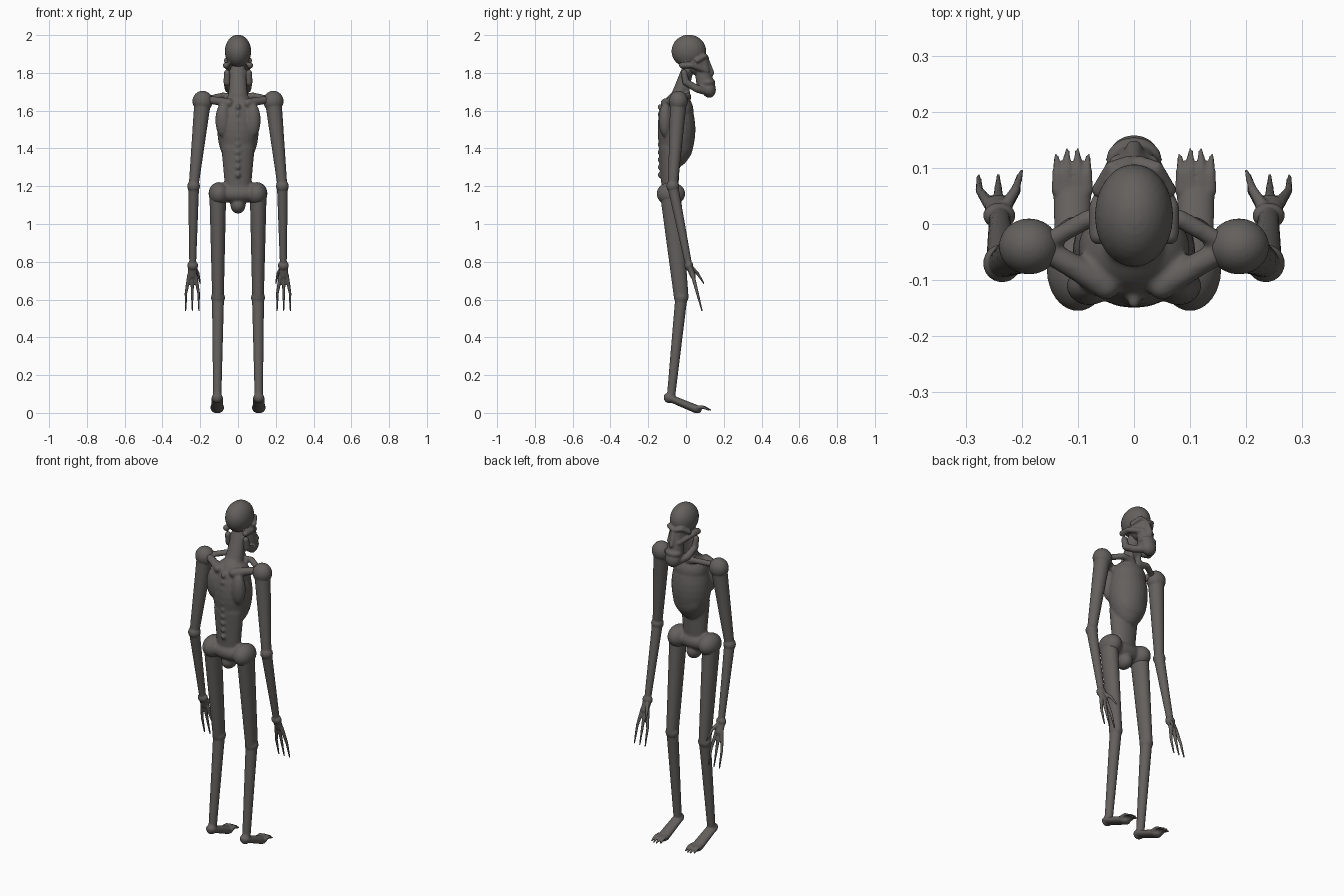
import bpy, bmesh
from math import radians
from mathutils import Vector, Matrix

default_cube = bpy.data.objects.get("Cube")
if default_cube:
    bpy.data.objects.remove(default_cube)

skin = bpy.data.materials.new("ash_grey_skin")
skin.use_nodes = True
ash_grey = (.125, .117, .11, 1)
skin.diffuse_color = ash_grey
skin.node_tree.nodes["Principled BSDF"].inputs["Base Color"].default_value = ash_grey


def ball(bm, centre, width, depth=None, height=None, tilt=0):
    """Ellipsoid given by half sizes, tilted about the x axis in degrees."""
    size = Matrix.Diagonal((width, depth or width, height or width, 1))
    turn = Matrix.Rotation(radians(tilt), 4, 'X')
    bmesh.ops.create_uvsphere(bm, u_segments=24, v_segments=16, radius=1,
                              matrix=Matrix.Translation(centre) @ turn @ size)


def bone(bm, start, end, start_radius, end_radius, flat=1):
    """Tapered rod with round ends; flat scales its thickness front to back."""
    along = (end - start).normalized()
    across = (Vector((1, 0, 0)) - along * along.x).normalized()
    frame = Matrix((across, along.cross(across), along)).transposed().to_4x4()
    frame = frame @ Matrix.Diagonal((1, flat, 1, 1))
    bmesh.ops.create_cone(bm, cap_ends=True, segments=24, radius1=start_radius,
                          radius2=end_radius, depth=(end - start).length,
                          matrix=Matrix.Translation((start + end) / 2) @ frame)
    for centre, radius in ((start, start_radius), (end, end_radius)):
        bmesh.ops.create_uvsphere(bm, u_segments=24, v_segments=16, radius=radius,
                                  matrix=Matrix.Translation(centre) @ frame)


def chain(bm, points, first_radius, last_radius, flat=1):
    """Rods through several points, thinning evenly from first to last."""
    points = [Vector(point) for point in points]
    count = len(points) - 1
    radii = [first_radius + (last_radius - first_radius) * i / count for i in range(count + 1)]
    for i in range(count):
        bone(bm, points[i], points[i + 1], radii[i], radii[i + 1], flat)


def flip(bm, verts):
    bmesh.ops.scale(bm, vec=(-1, 1, 1), verts=verts)


def add_mirrored_copy(bm):
    """Copy everything made so far to the other side."""
    copy = bmesh.ops.duplicate(bm, geom=bm.verts[:] + bm.edges[:] + bm.faces[:])
    flip(bm, [part for part in copy["geom"] if isinstance(part, bmesh.types.BMVert)])


def finish(bm, name, voxel, softness):
    """Melt the overlapping masses into one smooth sculpted surface."""
    bmesh.ops.recalc_face_normals(bm, faces=bm.faces)
    mesh = bpy.data.meshes.new(name)
    bm.to_mesh(mesh)
    bm.free()
    mesh.materials.append(skin)
    part = bpy.data.objects.new(name, mesh)
    bpy.context.scene.collection.objects.link(part)
    fuse = part.modifiers.new("fuse", 'REMESH')
    fuse.mode = 'VOXEL'
    fuse.voxel_size = voxel
    fuse.use_smooth_shade = True
    soften = part.modifiers.new("soften", 'SMOOTH')
    soften.iterations = softness


def build_torso(bm):
    # Shoulder blade with its spine, collarbone, neck cord and hip
    shoulder = (.17, -.04, 1.66)
    ball(bm, (.08, -.11, 1.55), .04, .035, .09)
    chain(bm, [(.05, -.11, 1.64), (.1, -.08, 1.65), shoulder], .025, .02)
    chain(bm, [(.02, .01, 1.67), (.08, .01, 1.68), shoulder], .018, .016)
    chain(bm, [(.045, 0, 1.8), (.02, .01, 1.67)], .012, .014)
    ball(bm, (.1, -.08, 1.16), .056, .076, .062)
    add_mirrored_copy(bm)
    # Rib cage, upper chest and lower rib flare
    ball(bm, (0, -.05, 1.5), .11, .1, .2)
    ball(bm, (0, -.045, 1.6), .1, .085, .09)
    ball(bm, (0, -.02, 1.43), .09, .06, .1)
    # Sunken waist, hip bar and tail bone
    chain(bm, [(0, -.085, 1.4), (0, -.085, 1.2)], .088, .07, flat=.65)
    ball(bm, (0, -.085, 1.16), .12, .06, .05)
    ball(bm, (0, -.08, 1.1), .04, .05, .045)
    # Neck and vertebrae
    chain(bm, [(0, -.05, 1.64), (0, .01, 1.82)], .055, .04, flat=.8)
    for i in range(10):
        ball(bm, (0, -.137, 1.62 - i * .04), .012, .014, .016)


def build_head(bm):
    # Brow, cheekbone and jaw side
    chain(bm, [(.01, .11, 1.88), (.04, .1, 1.89), (.063, .06, 1.865)], .012, .013)
    chain(bm, [(.063, -.02, 1.84), (.065, .03, 1.84), (.03, .11, 1.81)], .017, .014)
    chain(bm, [(.058, -.01, 1.8), (.058, 0, 1.75), (.05, .06, 1.715), (.02, .12, 1.7)],
          .017, .022)
    add_mirrored_copy(bm)
    # Cranium, face core, muzzle, lips, chin and nose
    ball(bm, (0, .015, 1.915), .07, .092, .087)
    ball(bm, (0, .05, 1.85), .054, .06, .06)
    chain(bm, [(0, .08, 1.86), (0, .1, 1.75)], .04, .046)
    ball(bm, (0, .115, 1.75), .05, .04, .026)
    ball(bm, (0, .12, 1.715), .045, .038, .047, tilt=12)
    chain(bm, [(0, .11, 1.87), (0, .135, 1.8)], .012, .015)


def build_arm(bm):
    shoulder = Vector((.187, -.04, 1.65))
    elbow = Vector((.235, -.07, 1.2))
    wrist = Vector((.24, .015, .78))
    palm = Vector((.242, .035, .73))
    ball(bm, shoulder, .054, .05, .055)
    bone(bm, shoulder, elbow, .044, .026)
    ball(bm, elbow, .034)
    bone(bm, elbow, wrist, .029, .018)
    ball(bm, wrist, .029, .023, .026)
    bone(bm, wrist, palm, .026, .024, flat=.65)
    # Three long fingers and a thumb
    for i in (-1, 0, 1):
        knuckle = palm + Vector((i * .016, 0, 0))
        tip = palm + Vector((i * .035, .05, -.19))
        middle = knuckle.lerp(tip, .5) + Vector((i * .008, 0, 0))
        chain(bm, [knuckle, middle, tip], .011, .004)
    chain(bm, [wrist, palm + Vector((-.03, .025, .01)), (.2, .095, .685)], .013, .004)


def build_leg(bm):
    hip = Vector((.107, -.08, 1.14))
    knee = Vector((.106, -.025, .61))
    heel = Vector((.11, -.09, .08))
    sole = Vector((.11, .05, .022))
    bone(bm, hip, knee, .044, .031, flat=1.25)
    ball(bm, knee, .037)
    bone(bm, knee, heel + Vector((0, .01, 0)), .032, .022)
    ball(bm, heel, .028)
    bone(bm, heel, sole, .03, .034, flat=.65)
    # Four toes, the middle pair longest
    for i in (-1.5, -.5, .5, 1.5):
        root = sole + Vector((i * .017, .01, .006))
        tip = sole + Vector((i * .019, .086 - abs(i) * .01, -.007))
        chain(bm, [root, root.lerp(tip, .5) + Vector((0, 0, .009)), tip], .012, .005)


def make(name, build, voxel, softness, mirrored=False):
    bm = bmesh.new()
    build(bm)
    if mirrored:
        flip(bm, bm.verts)
    finish(bm, name, voxel, softness)


make("torso", build_torso, voxel=.007, softness=4)
make("head", build_head, voxel=.005, softness=4)
for side in ("left", "right"):
    make(side + "_arm", build_arm, .004, 2, mirrored=side == "right")
    make(side + "_leg", build_leg, .005, 2, mirrored=side == "right")
